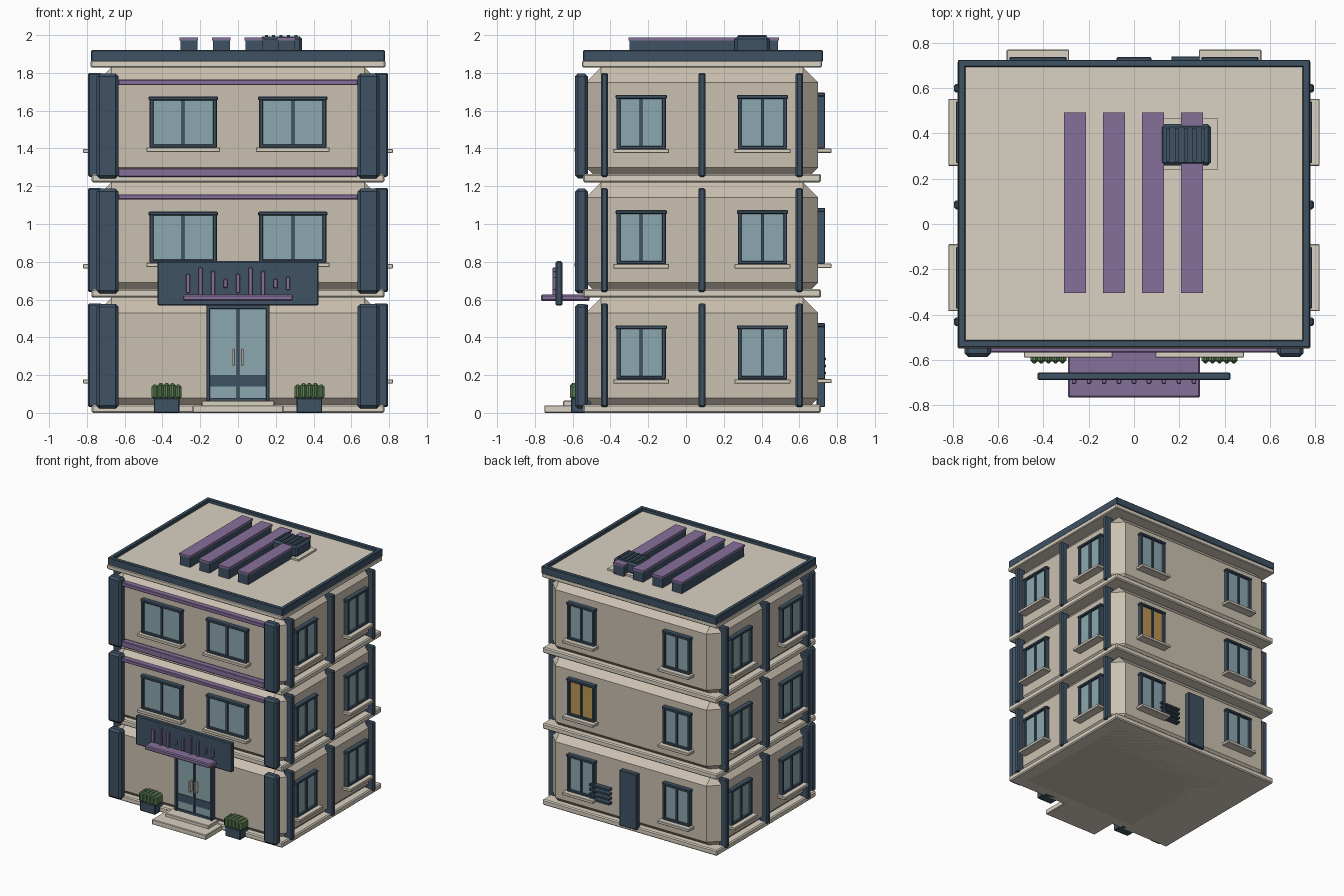
import bpy, bmesh
from mathutils import Matrix, Vector

if "Cube" in bpy.data.objects:
    bpy.data.objects.remove(bpy.data.objects["Cube"])


def material(name, r, g, b):
    m = bpy.data.materials.new(name)
    m.diffuse_color = (r, g, b, 1)
    m.use_nodes = True
    m.node_tree.nodes["Principled BSDF"].inputs["Base Color"].default_value = m.diffuse_color
    return m


WALL = material("wall_beige", .60, .53, .44)
TRIM = material("trim_cream", .70, .64, .54)
DARK = material("slate_blue", .05, .085, .125)
PURPLE = material("purple", .24, .16, .33)
GLASS = material("glass", .26, .39, .43)
AMBER = material("lit_glass", .50, .30, .09)
GREEN = material("foliage", .11, .22, .09)


def box(name, x, y, z, mat, bevel=0.0):
    """Box from (min, max) ranges with an optional one-step chamfer."""
    lo, hi = [Vector(v) for v in zip(*(sorted(r) for r in (x, y, z)))]
    bm = bmesh.new()
    bmesh.ops.create_cube(bm, size=1)
    bmesh.ops.transform(bm, verts=bm.verts,
                        matrix=Matrix.Translation((lo + hi) / 2) @ Matrix.Diagonal((*(hi - lo), 1)))
    if bevel:
        bmesh.ops.bevel(bm, geom=bm.edges[:], offset=bevel, segments=1,
                        profile=0.5, affect='EDGES')
    me = bpy.data.meshes.new(name)
    bm.to_mesh(me)
    bm.free()
    me.materials.append(mat)
    ob = bpy.data.objects.new(name, me)
    bpy.context.collection.objects.link(ob)
    return ob


XW, YF, YB = 0.75, -0.53, 0.70      # wall planes


def wall_box(face, name, u, d, z, mat, bevel=0.0):
    """Box on a wall: u runs along the wall, d is the distance outwards."""
    x, y = {"front": (u, [YF - v for v in d]),
            "back": (u, [YB + v for v in d]),
            "right": ([XW + v for v in d], u),
            "left": ([-XW - v for v in d], u)}[face]
    box(face + "_" + name, x, y, z, mat, bevel)


def window(face, c, w, z0, z1, glass=GLASS):
    h, t = w / 2, 0.02
    wall_box(face, "window_glass", (c - h + .01, c + h - .01), (-.01, .018), (z0 + .01, z1 - .01), glass)
    for s in (-1, 1):
        a = c + s * (h - t / 2)
        wall_box(face, "window_jamb", (a - t / 2, a + t / 2), (-.01, .035), (z0, z1), DARK, .003)
    wall_box(face, "window_mullion", (c - .008, c + .008), (-.01, .03), (z0, z1), DARK)
    wall_box(face, "window_head", (c - h - .006, c + h + .006), (-.01, .037), (z1 - t, z1), DARK, .004)
    wall_box(face, "window_foot", (c - h, c + h), (-.01, .035), (z0, z0 + .016), DARK, .003)
    wall_box(face, "window_sill", (c - h - .018, c + h + .018), (-.02, .07 if face != "front" else .06),
             (z0 - .023, z0), TRIM, .003)


# storeys: chamfered body, floor slab, pillars, windows
for i in range(3):
    z = 0.61 * i
    box("storey_body", (-XW, XW), (YF, YB), (z, z + .61), WALL, .08)
    box("floor_slab", (-.775, .775), (-.545, .715), (z, z + .045), TRIM, .008)
    for s in (-1, 1):
        box("front_pillar", (s * .632, s * .748), (-.588, -.52), (z + .022, z + .577), DARK, .016)
        for y in (-.432, .084, .60):
            box("side_pillar", (s * .72, s * .795), (y - .019, y + .019), (z + .03, z + .58), DARK, .008)
        face = "right" if s > 0 else "left"
        for c in (-.237, .405):
            window(face, c, .26, z + .178, z + .463)
        lit = AMBER if (i == 1 and s > 0) else GLASS
        window("back", s * .424, .24, z + .18, z + .475, lit)
        if i:
            window("front", s * .29, .355, z + .185, z + .455)

# purple bands across the front
for z0, z1 in ((1.13, 1.157), (1.735, 1.765), (1.25, 1.295)):
    box("front_band", (-.635, .635), (-.567, -.52), (z0, z1), PURPLE, .004)

# roof slab, deck and parapet
box("roof_slab", (-.78, .78), (-.55, .72), (1.828, 1.865), TRIM, .006)
box("roof_deck", (-.76, .76), (-.53, .71), (1.86, 1.895), TRIM)
for s in (-1, 1):
    box("parapet_side", (s * .745, s * .777), (-.545, .725), (1.86, 1.92), DARK, .004)
for y in ((-.545, -.513), (.693, .725)):
    box("parapet_end", (-.777, .777), y, (1.86, 1.92), DARK, .004)

# roof fins
for c in (-.26, -.088, .084, .256):
    box("roof_fin", (c - .045, c + .045), (-.30, .487), (1.89, 1.974), DARK)
    box("roof_fin_cap", (c - .049, c + .049), (-.305, .492), (1.972, 1.988), PURPLE)

# rooftop unit
box("unit_base", (.11, .37), (.24, .465), (1.89, 1.91), TRIM)
box("unit_body", (.115, .34), (.258, .442), (1.905, 1.993), DARK, .014)
for k in range(5):
    x = .15 + k * .039
    box("unit_slat", (x - .008, x + .008), (.275, .425), (1.985, 2.0), DARK)

# entrance: steps and double door
box("lower_step", (-.24, .24), (-.75, -.52), (0, .04), TRIM, .004)
box("upper_step", (-.193, .193), (-.65, -.52), (.035, .065), TRIM, .004)
box("door_glass", (-.155, .155), (-.55, -.52), (.065, .56), GLASS)
for s in (-1, 1):
    box("door_jamb", (s * .147, s * .167), (-.57, -.52), (.065, .57), DARK, .003)
    box("door_handle", (s * .015, s * .03), (-.585, -.55), (.25, .34), TRIM, .003)
box("door_mullion", (-.008, .008), (-.562, -.52), (.065, .56), DARK)
box("door_band", (-.155, .155), (-.556, -.52), (.14, .20), DARK)
box("door_foot", (-.155, .155), (-.56, -.52), (.065, .08), DARK)
box("door_head", (-.167, .167), (-.57, -.52), (.55, .575), DARK, .003)

# canopy and sign panel with decorative bars
box("canopy", (-.292, .292), (-.767, -.51), (.592, .627), PURPLE, .007)
box("sign_panel", (-.426, .426), (-.69, -.655), (.568, .803), DARK, .006)
for k, h in enumerate((.10, .17, .13, .045, .10, .17, .13, .05, .07)):
    x = (k - 4) * .0662
    box("sign_bar", (x - .01, x + .01), (-.706, -.68), (.685 - h / 2, .685 + h / 2), PURPLE, .003)

# planters with clipped bushes
for s in (-1, 1):
    c = s * .378
    box("planter", (c - .068, c + .068), (-.608, -.50), (0, .078), DARK, .005)
    for k in range(5):
        x = c + (k - 2) * .031
        box("bush", (x - .018, x + .018), (-.615, -.515), (.072, .158 - .008 * (abs(k - 2) == 2)), GREEN, .013)

# back door and louvre
wall_box("back", "door", (-.077, .077), (-.01, .037), (.03, .475), DARK, .005)
for k in range(4):
    z = .165 + k * .037
    wall_box("back", "louvre", (.165, .345), (-.01, .04), (z, z + .018), DARK, .003)
